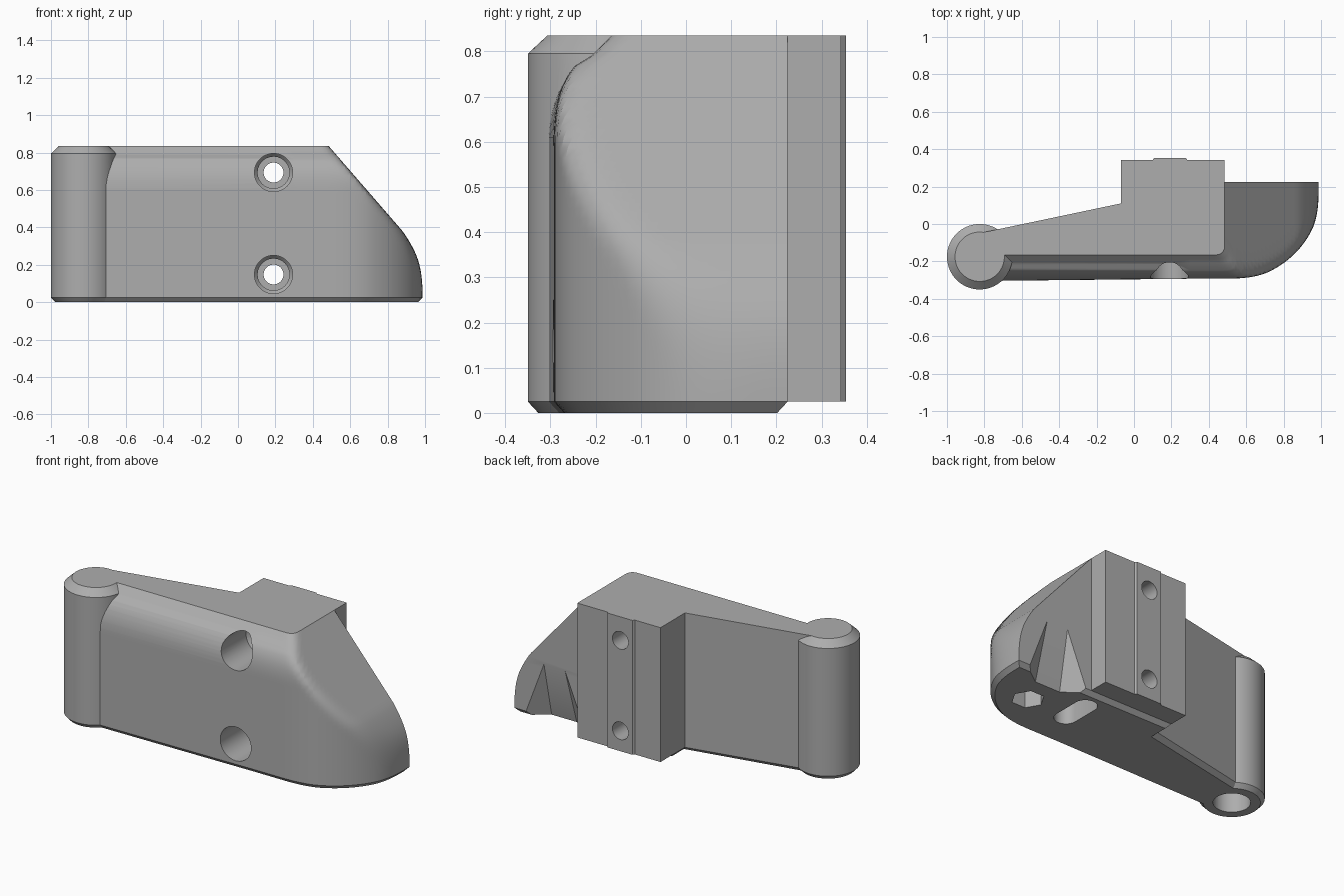
import bpy, bmesh, math
from mathutils import Vector

if "Cube" in bpy.data.objects:
    bpy.data.objects.remove(bpy.data.objects["Cube"])

grey = bpy.data.materials.new("grey")
grey.diffuse_color = (0.42, 0.42, 0.42, 1)
grey.use_nodes = True
grey.node_tree.nodes["Principled BSDF"].inputs["Base Color"].default_value = grey.diffuse_color
TOP = 0.835


def make(name, bm, hide=False):
    bmesh.ops.recalc_face_normals(bm, faces=bm.faces)
    me = bpy.data.meshes.new(name)
    bm.to_mesh(me)
    bm.free()
    ob = bpy.data.objects.new(name, me)
    bpy.context.collection.objects.link(ob)
    me.materials.append(grey)
    ob.hide_render = hide
    return ob


def loft(name, rings, hide=False):
    """Skin a stack of equally long closed rings and cap both ends."""
    bm = bmesh.new()
    vs = [[bm.verts.new(p) for p in r] for r in rings]
    n = len(vs[0])
    for a, b in zip(vs, vs[1:]):
        for i in range(n):
            bm.faces.new((a[i], a[(i + 1) % n], b[(i + 1) % n], b[i]))
    bm.faces.new(vs[0])
    bm.faces.new(vs[-1])
    return make(name, bm, hide)


def hull(name, pts):
    bm = bmesh.new()
    for p in pts:
        bm.verts.new(p)
    bmesh.ops.convex_hull(bm, input=bm.verts)
    return make(name, bm, True)


def turned(name, cx, cy, prof, n=64, hide=False, axis='z'):
    """Round part from (radius, position) pairs along z or y."""
    rings = []
    for r, t in prof:
        ring = []
        for i in range(n):
            a = 2 * math.pi * i / n
            u, v = cx + r * math.cos(a), cy + r * math.sin(a)
            ring.append((u, v, t) if axis == 'z' else (u, t, v))
        rings.append(ring)
    return loft(name, rings, hide)


def boolean(ob, tool, op):
    m = ob.modifiers.new(op.lower(), 'BOOLEAN')
    m.object, m.operation, m.solver = tool, op, 'EXACT'
    bpy.context.view_layer.objects.active = ob
    bpy.ops.object.modifier_apply(modifier=m.name)
    bpy.data.objects.remove(tool)


def smax(a, b, k):
    h = max(k - abs(a - b), 0) / k
    return max(a, b) + h * h * k / 4


# Vertical profiles: nose end and front wall
def nose_x(z):
    if z > 0.38:
        return 0.88 - (z - 0.38) * 0.395 / 0.455
    t = (z - 0.025) / 0.355
    return 1 - 0.12 * t ** 2.1 if t > 0 else 1


def front_y(z):
    if z < 0.6:
        return -0.305
    if z < 0.79:
        return -0.305 + 0.27 - math.sqrt(0.27 ** 2 - (z - 0.6) ** 2)
    return -0.21 + (z - 0.79)


def corner(z, inset):
    """Rounded front corner of one level, found along rays."""
    cx, cy, pts = 0.3, 0.225 - inset, []
    X, Y = nose_x(z) - inset, front_y(z) + inset

    def outside(x, y):
        dx, dy = max(x - 0.5, 0), min(y - 0.175, 0)
        cyl = (math.hypot(dx / 0.5, dy / 0.48) - 1) * 0.48 + inset
        return smax(smax(cyl, x - X, 0.05), Y - y, 0.05)

    for i in range(41):
        a = -math.pi / 2 * (1 - i / 40)
        lo, hi = 0, 1.2
        for _ in range(30):
            m = (lo + hi) / 2
            if outside(cx + m * math.cos(a), cy + m * math.sin(a)) < 0:
                lo = m
            else:
                hi = m
        pts.append((cx + lo * math.cos(a), cy + lo * math.sin(a), z))
    return pts


# Main body, stacked level by level
levels = [(0, 0.023), (0.025, 0)] + [(0.025 + (TOP - 0.025) * i / 36, 0) for i in range(1, 37)]
rings = []
for z, d in levels:
    rings.append([(-0.85, -0.054 - d, z), (-0.85, front_y(z) + d, z)] + corner(z, d)
                 + [(-0.07 + d, 0.225 - d, z), (-0.07 + d, 0.11 - d, z)])
body = loft("body", rings)

# Hinge barrel and rear mounting block with a raised strip
barrel = turned("barrel", -0.825, -0.175,
                [(0.152, 0), (0.175, 0.025), (0.175, 0.795), (0.132, TOP)], 72)
boolean(body, barrel, 'UNION')


def box(name, x0, x1, y0, y1, z0, z1):
    return loft(name, [[(x0, y0, z), (x1, y0, z), (x1, y1, z), (x0, y1, z)] for z in (z0, z1)])


boolean(body, box("block", -0.07, 0.485, 0.0, 0.343, 0.025, TOP), 'UNION')
strip = [[(0.1, 0.3, z), (0.285, 0.3, z), (0.285, 0.343, z), (0.275, 0.354, z),
          (0.11, 0.354, z), (0.1, 0.343, z)] for z in (0.025, TOP)]
boolean(body, loft("strip", strip), 'UNION')

# Two counterbored screw holes
for z in (0.148, 0.693):
    boolean(body, turned("screw_hole", 0.19, z,
                         [(0.102, -0.5), (0.102, -0.05), (0.085, -0.03), (0.085, 0.05),
                          (0.053, 0.0501), (0.053, 0.5)], 48, True, 'y'), 'DIFFERENCE')

# Underside: hinge bore, hexagonal pocket and slot
boolean(body, turned("bore", -0.825, -0.175, [(0.1, -0.1), (0.1, 0.74)], 48, True), 'DIFFERENCE')
boolean(body, turned("hex_pocket", 0.71, -0.03, [(0.09, -0.1), (0.09, 0.16)], 6, True), 'DIFFERENCE')
slot = []
for z in (-0.1, 0.2):
    ring = []
    for i in range(32):
        a = 2 * math.pi * (i + 0.5) / 32
        ring.append((0.43 + 0.065 * math.cos(a),
                     0.03 + 0.065 * math.sin(a) + (0.08 if i < 16 else -0.08), z))
    slot.append(ring)
boolean(body, loft("slot", slot, True), 'DIFFERENCE')

# Tapered hollow low on the back of the nose
boolean(body, hull("hollow", [
    (0.79, 0.225, 0.34), (0.65, 0.225, 0.34), (0.93, 0.225, -0.03), (0.5, 0.225, -0.03),
    (0.8, 0.13, -0.03), (0.63, 0.13, -0.03), (0.79, 0.3, 0.34), (0.65, 0.3, 0.34),
    (0.93, 0.3, -0.03), (0.5, 0.3, -0.03)]), 'DIFFERENCE')

body.name = "bracket_body"
bpy.ops.object.select_all(action='DESELECT')
body.select_set(True)
bpy.context.view_layer.objects.active = body
bpy.ops.object.shade_smooth_by_angle(angle=math.radians(25))
